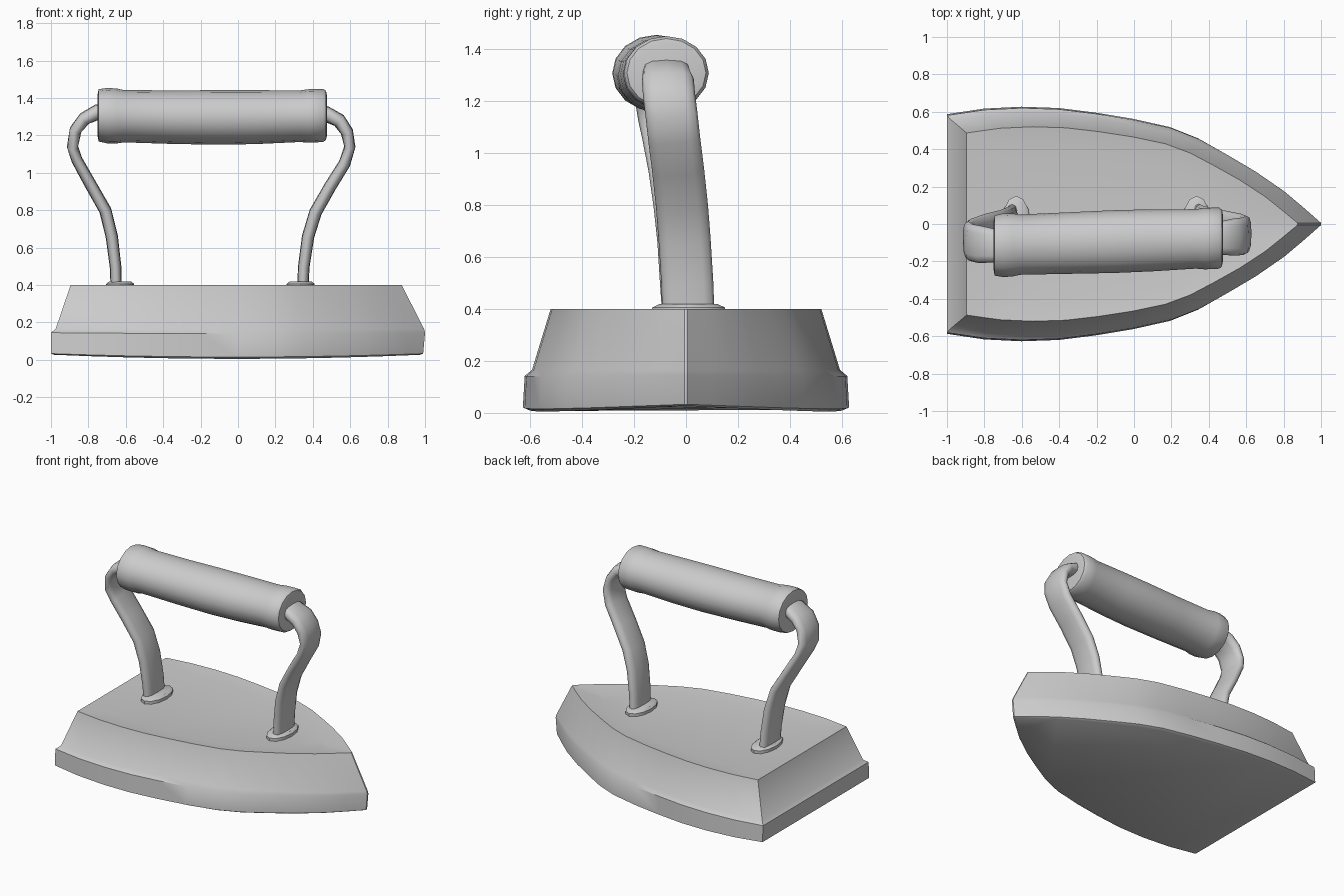
import bpy, bmesh
from math import cos, sin, pi, copysign
from mathutils import Vector

if "Cube" in bpy.data.objects:
    bpy.data.objects.remove(bpy.data.objects["Cube"])


def loft(name, rings, angle=0.7):
    """Skin a list of equal-length closed rings and cap both ends."""
    bm = bmesh.new()
    loops = [[bm.verts.new(p) for p in ring] for ring in rings]
    for a, b in zip(loops, loops[1:]):
        for i in range(len(a)):
            j = (i + 1) % len(a)
            bm.faces.new((a[i], a[j], b[j], b[i]))
    bm.faces.new(loops[0][::-1])
    bm.faces.new(loops[-1])
    bmesh.ops.recalc_face_normals(bm, faces=bm.faces)
    mesh = bpy.data.meshes.new(name)
    bm.to_mesh(mesh)
    bm.free()
    ob = bpy.data.objects.new(name, mesh)
    bpy.context.collection.objects.link(ob)
    bpy.ops.object.select_all(action='DESELECT')
    ob.select_set(True)
    bpy.context.view_layer.objects.active = ob
    bpy.ops.object.shade_smooth_by_angle(angle=angle)
    return ob


# Iron body: pointed sole outline, stacked at several heights
half = [(-1, .59), (-.8, .62), (-.6, .63), (-.4, .623), (-.2, .598), (0, .565), (.2, .52),
        (.35, .46), (.5, .375), (.65, .285), (.8, .18), (.9, .095), (1, .006)]
outline = half + [(x, -y) for x, y in reversed(half)]


def level(z, back, tip, width, lift=0.0):
    mid, size = (back + tip) / 2, (tip - back) / 2
    return [(mid + x * size, y * width / .63, z + lift * x * x) for x, y in outline]


loft("iron_body", [
    level(.005, -.985, .975, .605, .022),
    level(.015, -1, .99, .627, .018),
    level(.14, -1, 1, .62, .005),
    level(.165, -.975, .995, .592),
    level(.40, -.895, .875, .52),
    level(.385, -.74, .66, .40),
])


# Bent straps that carry the handle: (x, y, z, half width, half thickness)
def strap(name, path):
    rings = []
    pts = [Vector(p[:3]) for p in path]
    for i, (x, y, z, w, t) in enumerate(path):
        tan = pts[min(i + 1, len(pts) - 1)] - pts[max(i - 1, 0)]
        side = Vector((tan.z, 0, -tan.x)).normalized()
        across = tan.cross(side).normalized()
        ring = []
        for k in range(12):
            c, s = cos(k * pi / 6), sin(k * pi / 6)
            c, s = copysign(abs(c) ** .7, c), copysign(abs(s) ** .7, s)
            ring.append(pts[i] + side * t * c + across * w * s)
        rings.append(ring)
    loft(name, rings, 1.0)


strap("back_strap", [
    (-.65, .01, .36, .10, .03), (-.655, 0, .50, .10, .031), (-.675, -.01, .66, .10, .033),
    (-.71, -.025, .80, .10, .033), (-.79, -.045, .94, .10, .032), (-.862, -.07, 1.07, .10, .03),
    (-.885, -.085, 1.14, .10, .03), (-.868, -.10, 1.23, .10, .033), (-.82, -.11, 1.29, .10, .036),
    (-.75, -.115, 1.325, .09, .042), (-.68, -.115, 1.33, .08, .042)])
strap("front_strap", [
    (.345, .01, .36, .10, .03), (.352, .005, .50, .10, .031), (.375, -.005, .66, .10, .033),
    (.415, -.015, .79, .10, .034), (.495, -.03, .93, .10, .033), (.57, -.045, 1.05, .10, .032),
    (.598, -.055, 1.14, .10, .03), (.582, -.065, 1.22, .10, .034), (.54, -.07, 1.28, .10, .038),
    (.47, -.075, 1.315, .09, .042), (.40, -.075, 1.32, .08, .042)])

# Low collars where the straps meet the body
for name, x in (("back_collar", -.63), ("front_collar", .335)):
    rings = []
    for z, r in ((.375, 1), (.405, 1), (.418, .8)):
        rings.append([(x + .075 * r * cos(k * pi / 6), .01 + .14 * r * sin(k * pi / 6), z)
                      for k in range(12)])
    loft(name, rings)

# Grip: slightly swollen roller with raised end bands
profile = [(-.75, .115), (-.745, .14), (-.70, .148), (-.65, .147), (-.61, .14), (-.35, .143),
           (-.1, .146), (.1, .144), (.33, .138), (.38, .143), (.455, .142), (.47, .132), (.475, .11)]
rings = []
for x, r in profile:
    f = (x + .75) / 1.225
    cy, cz = -.115 + .04 * f, 1.307 - .045 * f * (1 - f)
    rings.append([(x, cy + 1.15 * r * cos(k * pi / 8), cz + r * sin(k * pi / 8)) for k in range(16)])
loft("grip", rings)
